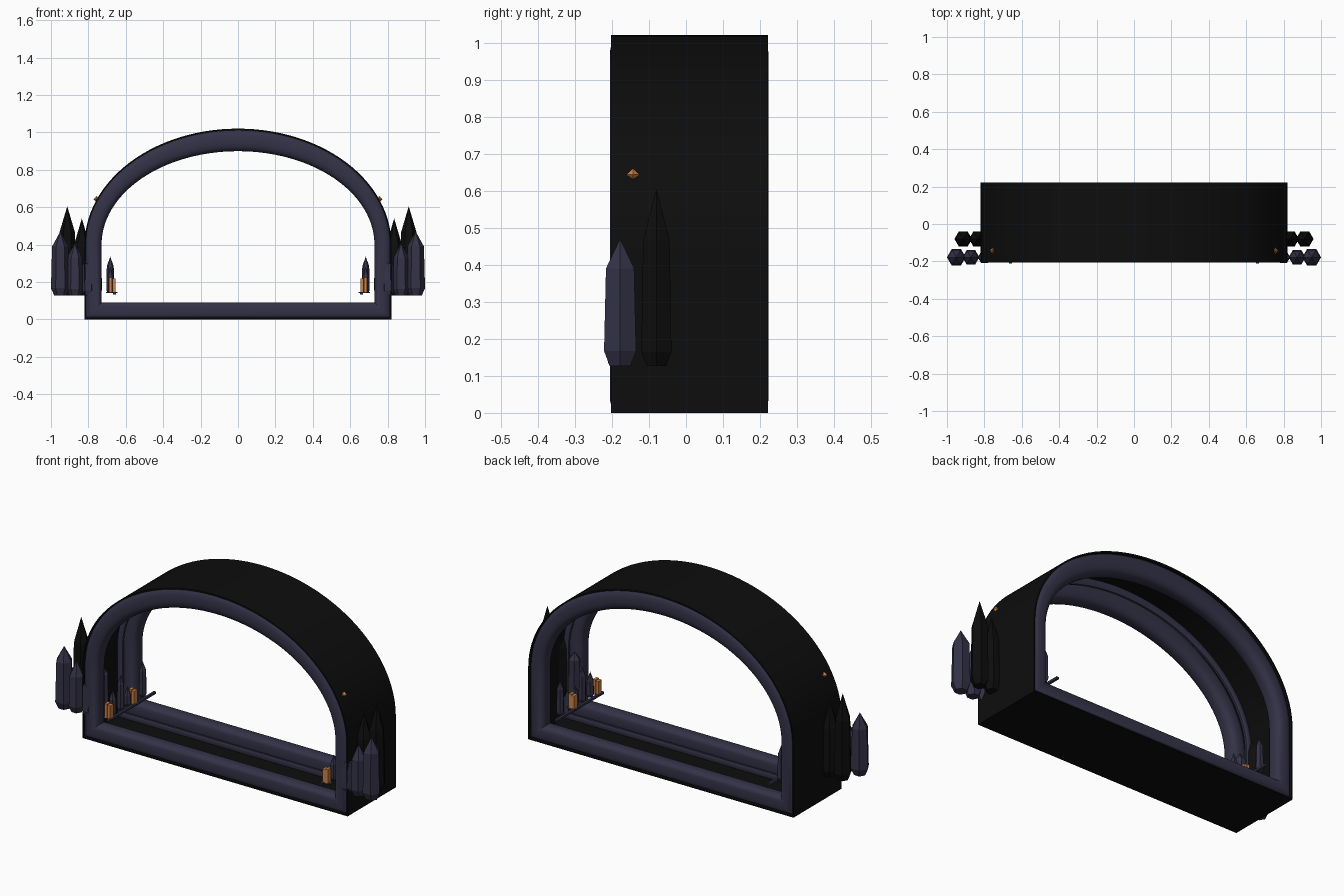
import bpy, bmesh
from math import pi, cos, sin, radians
from mathutils import Matrix

if "Cube" in bpy.data.objects:
    bpy.data.objects.remove(bpy.data.objects["Cube"])


def material(name, rgb):
    m = bpy.data.materials.new(name)
    m.use_nodes = True
    m.diffuse_color = (*rgb, 1)
    m.node_tree.nodes["Principled BSDF"].inputs["Base Color"].default_value = (*rgb, 1)
    return m


SLATE = material("slate_violet", (0.034, 0.032, 0.063))
BLACK = material("soot_black", (0.004, 0.004, 0.004))
AMBER = material("amber", (0.62, 0.23, 0.06))


def finish(name, bm, mat, smooth=False):
    bmesh.ops.recalc_face_normals(bm, faces=bm.faces)
    mesh = bpy.data.meshes.new(name)
    bm.to_mesh(mesh)
    bm.free()
    mesh.materials.append(mat)
    ob = bpy.data.objects.new(name, mesh)
    bpy.context.collection.objects.link(ob)
    if smooth:
        bpy.ops.object.select_all(action='DESELECT')
        ob.select_set(True)
        bpy.context.view_layer.objects.active = ob
        bpy.ops.object.shade_smooth_by_angle(angle=radians(40))
    return ob


def arch_outline(t, steps=56):
    """Arched doorway outline; t runs from the outer edge (0) to the opening (1)."""
    a, b, floor, spring = 0.82 - 0.09 * t, 0.62 - 0.12 * t, 0.09 * t, 0.40
    arc = [(a * cos(pi * i / steps), spring + b * sin(pi * i / steps)) for i in range(steps + 1)]
    return [(a, floor)] + arc + [(-a, floor)]


def sweep(name, section, mat):
    """Carry a closed (t, y) section around the arch."""
    bm = bmesh.new()
    rings = [[bm.verts.new((x, y, z)) for x, z in arch_outline(t)] for t, y in section]
    for r, s in zip(rings, rings[1:] + rings[:1]):
        for i in range(len(r)):
            j = (i + 1) % len(r)
            bm.faces.new((r[i], r[j], s[j], s[i]))
    return finish(name, bm, mat, True)


def rounded(y, t, ry, rt, n=20):
    """Soft rounded section, squarer than an ellipse."""
    def soft(v):
        return abs(v) ** 0.75 * (1 if v > 0 else -1)
    return [(t + rt * soft(cos(2 * pi * (i + .5) / n)), y + ry * soft(sin(2 * pi * (i + .5) / n)))
            for i in range(n)]


# Arch shell, its round rims and the slim inner ribs
sweep("arch_shell", [(0, -0.203), (0, 0.222), (0.07, 0.222), (0.07, -0.203)], BLACK)
sweep("front_rim", rounded(-0.16, 0.51, 0.046, 0.5), SLATE)
sweep("back_rim", rounded(0.177, 0.51, 0.046, 0.5), SLATE)
for name, y in (("front_rib", -0.09), ("back_rib", 0.107)):
    sweep(name, rounded(y, 0.2, 0.012, 0.2, 8), SLATE)


def crystal(name, x, y, bottom, top, r, mat, point=0.09):
    """Six-sided crystal with a chamfered foot and a pointed tip."""
    bm = bmesh.new()
    levels = [(bottom, 0.65), (bottom + 0.8 * r, 1), (top - point, 0.88)]
    rings = [[bm.verts.new((x + r * k * cos(i * pi / 3), y + r * k * sin(i * pi / 3), z))
              for i in range(6)] for z, k in levels]
    bm.faces.new(rings[0])
    for p, q in zip(rings, rings[1:]):
        for i in range(6):
            bm.faces.new((p[i], p[(i + 1) % 6], q[(i + 1) % 6], q[i]))
    tip = bm.verts.new((x, y, top))
    for i in range(6):
        bm.faces.new((rings[-1][i], rings[-1][(i + 1) % 6], tip))
    return finish(name, bm, mat)


def box(name, centre, size, mat):
    bm = bmesh.new()
    bmesh.ops.create_cube(bm, size=1, matrix=Matrix.Translation(centre) @ Matrix.Diagonal((*size, 1)))
    return finish(name, bm, mat)


for side, s in (("left", 1), ("right", -1)):
    # Outer crystal clusters
    for x, top, r, point in ((0.95, 0.47, 0.05, 0.08), (0.872, 0.41, 0.045, 0.08),
                             (0.80, 0.31, 0.035, 0.015)):
        crystal(side + "_front_crystal", s * x, -0.178, 0.127, top, r, SLATE, point)
    for x, top in ((0.913, 0.605), (0.835, 0.54)):
        crystal(side + "_dark_crystal", s * x, -0.08, 0.127, top, 0.047, BLACK, 0.14)

    # Inner crystals standing along the wall
    for y, top in ((-0.13, 0.28), (-0.06, 0.335), (0.0, 0.25), (0.135, 0.335)):
        crystal(side + "_inner_crystal", s * 0.683, y, 0.14, top, 0.021, SLATE, 0.05)
    crystal(side + "_wall_crystal", s * 0.762, -0.105, 0.13, 0.38, 0.035, SLATE, 0.04)

    # Rail with amber lamps on small trays
    box(side + "_rail", (s * 0.66, 0, 0.14), (0.014, 0.42, 0.012), SLATE)
    for y in (-0.178, 0.035):
        box(side + "_lamp_tray", (s * 0.675, y, 0.143), (0.06, 0.03, 0.006), SLATE)
        for dx, h in ((-0.009, 0.075), (0.009, 0.08)):
            box(side + "_lamp", (s * (0.673 + dx), y, 0.143 + h / 2), (0.016, 0.03, h), AMBER)

    # Amber gem set into the shell
    bm = bmesh.new()
    bmesh.ops.create_uvsphere(bm, u_segments=4, v_segments=2, radius=0.017,
                              matrix=Matrix.Translation((s * 0.756, -0.143, 0.643)))
    finish(side + "_shell_gem", bm, AMBER)
